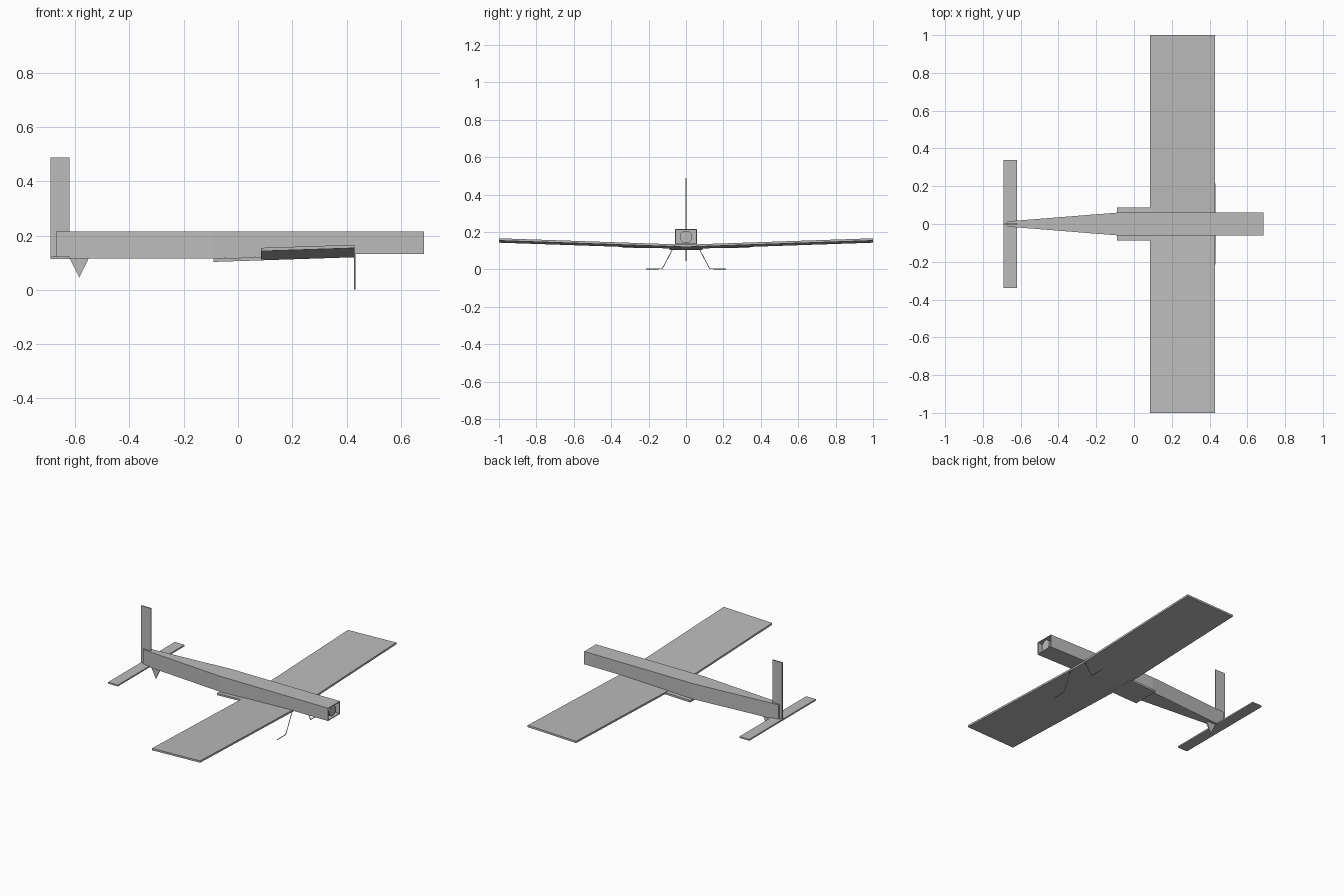
import bpy
import bmesh
from mathutils import Vector

if "Cube" in bpy.data.objects:
    bpy.data.objects.remove(bpy.data.objects["Cube"])

grey = bpy.data.materials.new("plain grey")
grey.use_nodes = True
grey.diffuse_color = (0.5, 0.5, 0.5, 1)
grey.node_tree.nodes["Principled BSDF"].inputs["Base Color"].default_value = (0.5, 0.5, 0.5, 1)


def finish(name, bm):
    bmesh.ops.recalc_face_normals(bm, faces=bm.faces)
    mesh = bpy.data.meshes.new(name)
    bm.to_mesh(mesh)
    bm.free()
    mesh.materials.append(grey)
    obj = bpy.data.objects.new(name, mesh)
    bpy.context.collection.objects.link(obj)
    return obj


def slab(name, outline, offset):
    """Closed prism: a flat outline swept along an offset."""
    bm = bmesh.new()
    face = bm.faces.new([bm.verts.new(p) for p in outline])
    swept = bmesh.ops.extrude_face_region(bm, geom=[face])["geom"]
    moved = [v for v in swept if isinstance(v, bmesh.types.BMVert)]
    bmesh.ops.translate(bm, verts=moved, vec=offset)
    return finish(name, bm)


def wire(name, points, radius):
    curve = bpy.data.curves.new(name, "CURVE")
    curve.dimensions = "3D"
    curve.bevel_depth = radius
    curve.bevel_resolution = 1
    curve.use_fill_caps = True
    spline = curve.splines.new("POLY")
    spline.points.add(len(points) - 1)
    for point, co in zip(spline.points, points):
        point.co = (*co, 1)
    curve.materials.append(grey)
    bpy.context.collection.objects.link(bpy.data.objects.new(name, curve))


# Hollow box fuselage, tapering to the tail and open at the nose
TOP, HALF, NOSE = 0.215, 0.06, 0.685
stations = [(-0.67, 0.014, 0.115), (-0.09, HALF, 0.115),
            (0.43, HALF, 0.132), (NOSE, HALF, 0.132)]
bm = bmesh.new()
rings = [[bm.verts.new(p) for p in ((x, -w, z), (x, w, z), (x, w, TOP), (x, -w, TOP))]
         for x, w, z in stations]
for a, b in zip(rings, rings[1:]):
    for i in range(4):
        j = (i + 1) % 4
        bm.faces.new((a[i], a[j], b[j], b[i]))
bm.faces.new(rings[0])
fuselage = finish("fuselage", bm)
shell = fuselage.modifiers.new("wall", "SOLIDIFY")
shell.thickness = 0.008
shell.offset = -1

# Firewall and round motor inside the nose
slab("firewall", [(0.6, -0.055, 0.137), (0.6, 0.055, 0.137),
                  (0.6, 0.055, 0.21), (0.6, -0.055, 0.21)], Vector((0.01, 0, 0)))
bpy.ops.mesh.primitive_cylinder_add(vertices=32, radius=0.033, depth=0.07,
                                    location=(0.64, 0, 0.1735), rotation=(0, 1.5708, 0))
motor = bpy.context.object
motor.name = "motor"
motor.data.materials.append(grey)
bpy.ops.object.shade_smooth_by_angle()


# Wing panels with dihedral and a little incidence
def wing_z(x, y):
    return 0.12 + 0.033 * (x - 0.43) + 0.034 * abs(y)


DOWN = Vector((0, 0, 0.012))
for side, label in ((1, "left"), (-1, "right")):
    corners = [(0.085, 0), (0.43, 0), (0.43, side), (0.085, side)]
    slab(label + "_wing", [(x, y, wing_z(x, y)) for x, y in corners], DOWN)

    # Bent wire undercarriage leg with a level foot
    wire(label + "_landing_leg", [(0.43, side * 0.06, 0.13), (0.43, side * 0.127, 0.0025),
                                  (0.43, side * 0.215, 0.0025)], 0.0025)

# Flat plate under the belly behind the wing
slab("belly_plate", [(x, y, wing_z(x, 0)) for x, y in
                     ((-0.09, -0.087), (0.1, -0.087), (0.1, 0.087), (-0.09, 0.087))], DOWN)

# Tail surfaces and skid
slab("tailplane", [(-0.69, -0.34, 0.113), (-0.62, -0.34, 0.113),
                   (-0.62, 0.34, 0.113), (-0.69, 0.34, 0.113)], Vector((0, 0, 0.009)))
THIN = Vector((0, 0.008, 0))
slab("fin", [(-0.69, -0.004, 0.115), (-0.62, -0.004, 0.115),
             (-0.62, -0.004, 0.488), (-0.69, -0.004, 0.488)], THIN)
slab("tail_skid", [(-0.62, -0.004, 0.116), (-0.55, -0.004, 0.116),
                   (-0.585, -0.004, 0.045)], THIN)
